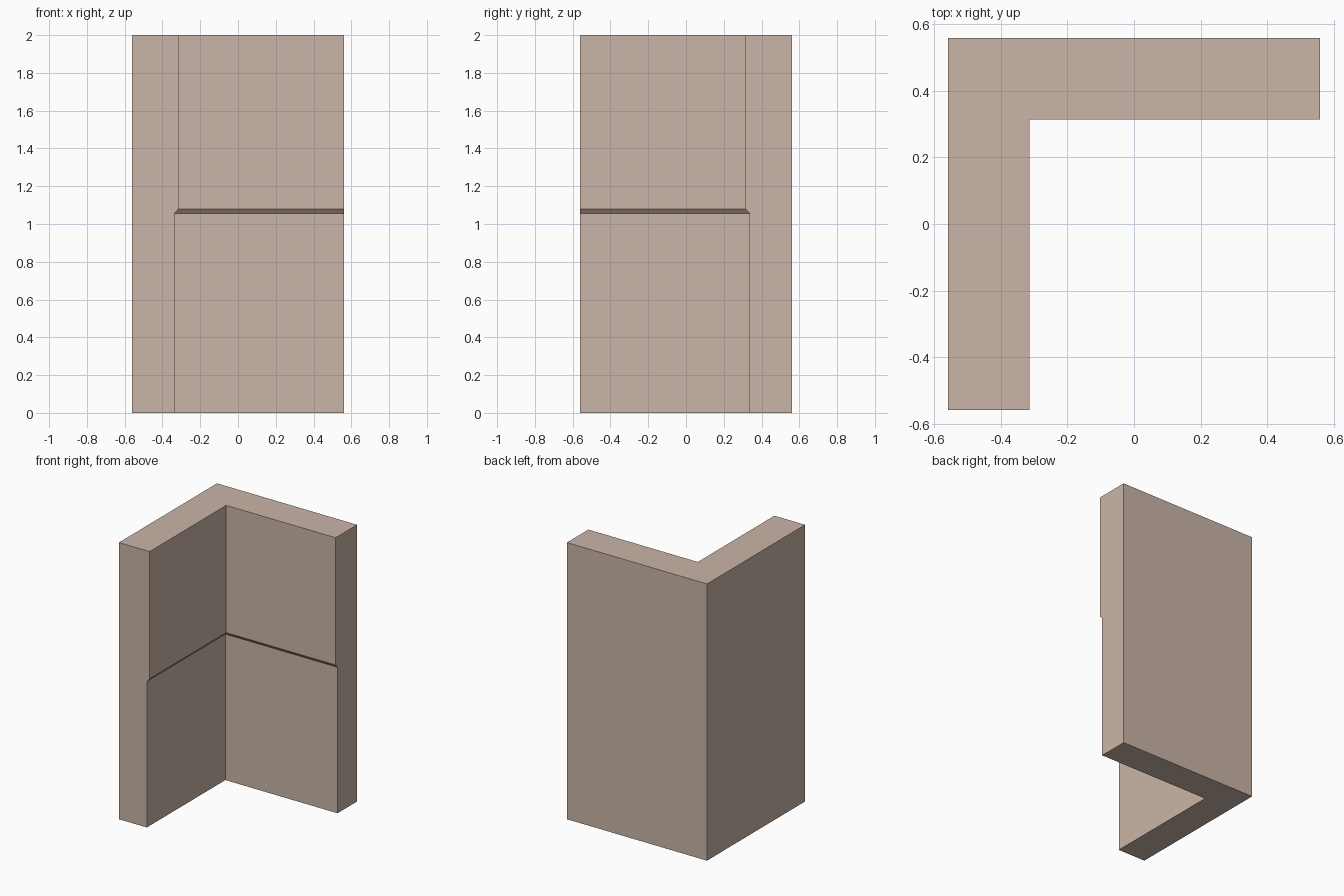
import bpy
import bmesh

if "Cube" in bpy.data.objects:
    bpy.data.objects.remove(bpy.data.objects["Cube"])

HALF = 0.56

# Warm plaster colour
plaster = bpy.data.materials.new("warm plaster")
plaster.diffuse_color = (0.59, 0.46, 0.385, 1.0)
plaster.use_nodes = True
plaster.node_tree.nodes["Principled BSDF"].inputs["Base Color"].default_value = plaster.diffuse_color


def l_section(inner):
    """L-shaped plan, counter-clockwise, with its inner corner at (-inner, inner)."""
    return [(-HALF, -HALF), (-inner, -HALF), (-inner, inner),
            (HALF, inner), (HALF, HALF), (-HALF, HALF)]


# Corner wall: thinner lower half, sloped ledge, thicker upper half
levels = [(0.0, 0.337), (1.055, 0.337), (1.08, 0.315), (2.0, 0.315)]

bm = bmesh.new()
rings = [[bm.verts.new((x, y, z)) for x, y in l_section(inner)] for z, inner in levels]
for low, high in zip(rings, rings[1:]):
    for i in range(6):
        j = (i + 1) % 6
        bm.faces.new((low[i], low[j], high[j], high[i]))

# Bottom and top caps, each split along the mitre of the corner
for ring, flip in ((rings[0], True), (rings[-1], False)):
    for idx in ((0, 1, 2, 5), (2, 3, 4, 5)):
        cap = [ring[i] for i in idx]
        bm.faces.new(cap[::-1] if flip else cap)

bmesh.ops.dissolve_limit(bm, angle_limit=0.001, verts=bm.verts[:], edges=bm.edges[:])
bmesh.ops.recalc_face_normals(bm, faces=bm.faces[:])

mesh = bpy.data.meshes.new("corner_wall")
bm.to_mesh(mesh)
bm.free()
mesh.materials.append(plaster)
wall = bpy.data.objects.new("corner_wall", mesh)
bpy.context.collection.objects.link(wall)
